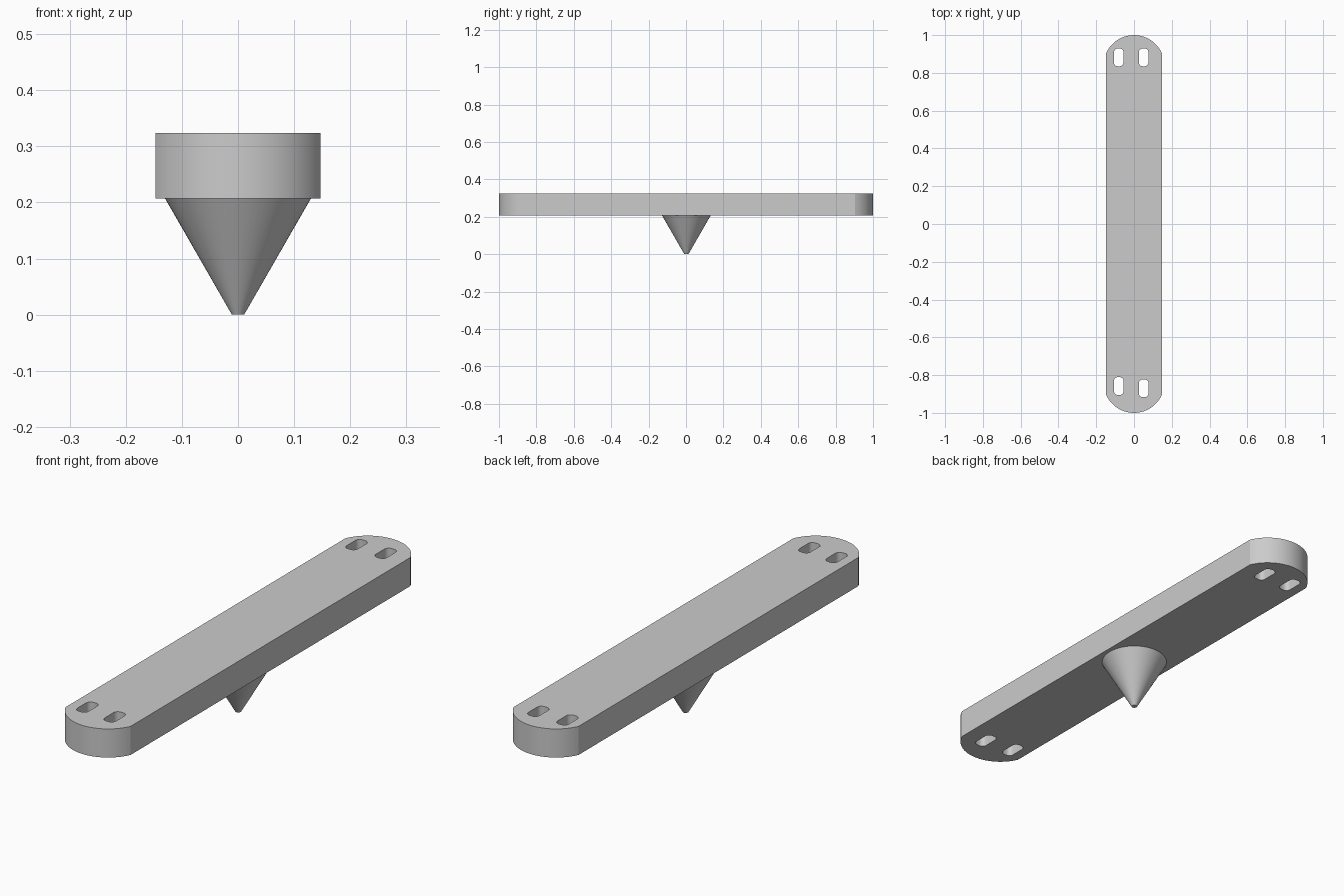
import bpy
import bmesh
from math import pi, sin, cos, asin, radians

cube = bpy.data.objects.get("Cube")
if cube:
    bpy.data.objects.remove(cube, do_unlink=True)

HALF_W, BOTTOM, TOP = 0.147, 0.207, 0.324
END_R = 0.161

grey = bpy.data.materials.new("plain_grey")
grey.use_nodes = True
colour = (0.6, 0.6, 0.6, 1)
grey.diffuse_color = colour
grey.node_tree.nodes["Principled BSDF"].inputs["Base Color"].default_value = colour


def arc(cx, cy, r, start, end, steps):
    angles = [start + (end - start) * i / steps for i in range(steps + 1)]
    return [(cx + r * cos(a), cy + r * sin(a)) for a in angles]


def prism(name, outline, z0, z1):
    """Extrude a flat outline from z0 to z1."""
    bm = bmesh.new()
    face = bm.faces.new([bm.verts.new((x, y, z0)) for x, y in outline])
    new = bmesh.ops.extrude_face_region(bm, geom=[face])["geom"]
    verts = [v for v in new if isinstance(v, bmesh.types.BMVert)]
    bmesh.ops.translate(bm, verts=verts, vec=(0, 0, z1 - z0))
    bmesh.ops.recalc_face_normals(bm, faces=bm.faces)
    mesh = bpy.data.meshes.new(name)
    bm.to_mesh(mesh)
    bm.free()
    mesh.materials.append(grey)
    obj = bpy.data.objects.new(name, mesh)
    bpy.context.collection.objects.link(obj)
    return obj


def smooth(obj):
    bpy.ops.object.select_all(action='DESELECT')
    obj.select_set(True)
    bpy.context.view_layer.objects.active = obj
    bpy.ops.object.shade_smooth_by_angle(angle=radians(25))


# Long bar with shallow rounded ends
half = asin(HALF_W / END_R)
outline = arc(0, 1 - END_R, END_R, pi / 2 - half, pi / 2 + half, 32)
outline += [(-x, -y) for x, y in outline]
bar = prism("bar", outline, BOTTOM, TOP)

# Rounded slots through both ends
slot_w, slot_l, corner = 0.025, 0.047, 0.019
for i, (sx, sy) in enumerate([(-0.081, 0.882), (0.051, 0.882),
                              (-0.081, -0.858), (0.051, -0.87)]):
    pts = []
    for q, (dx, dy) in enumerate([(1, 1), (-1, 1), (-1, -1), (1, -1)]):
        pts += arc(sx + dx * (slot_w - corner), sy + dy * (slot_l - corner),
                   corner, q * pi / 2, (q + 1) * pi / 2, 6)
    cutter = prism(f"slot_cutter_{i + 1}", pts, BOTTOM - 0.05, TOP + 0.05)
    cut = bar.modifiers.new("slot", 'BOOLEAN')
    cut.operation, cut.solver, cut.object = 'DIFFERENCE', 'EXACT', cutter
    bpy.context.view_layer.objects.active = bar
    bpy.ops.object.modifier_apply(modifier=cut.name)
    bpy.data.objects.remove(cutter, do_unlink=True)
smooth(bar)

# Blunt cone under the middle
bpy.ops.mesh.primitive_cone_add(vertices=64, radius1=0.011, radius2=0.13,
                                depth=BOTTOM, location=(0, 0.002, BOTTOM / 2))
cone = bpy.context.object
cone.name = "pivot_cone"
cone.data.materials.append(grey)
smooth(cone)
